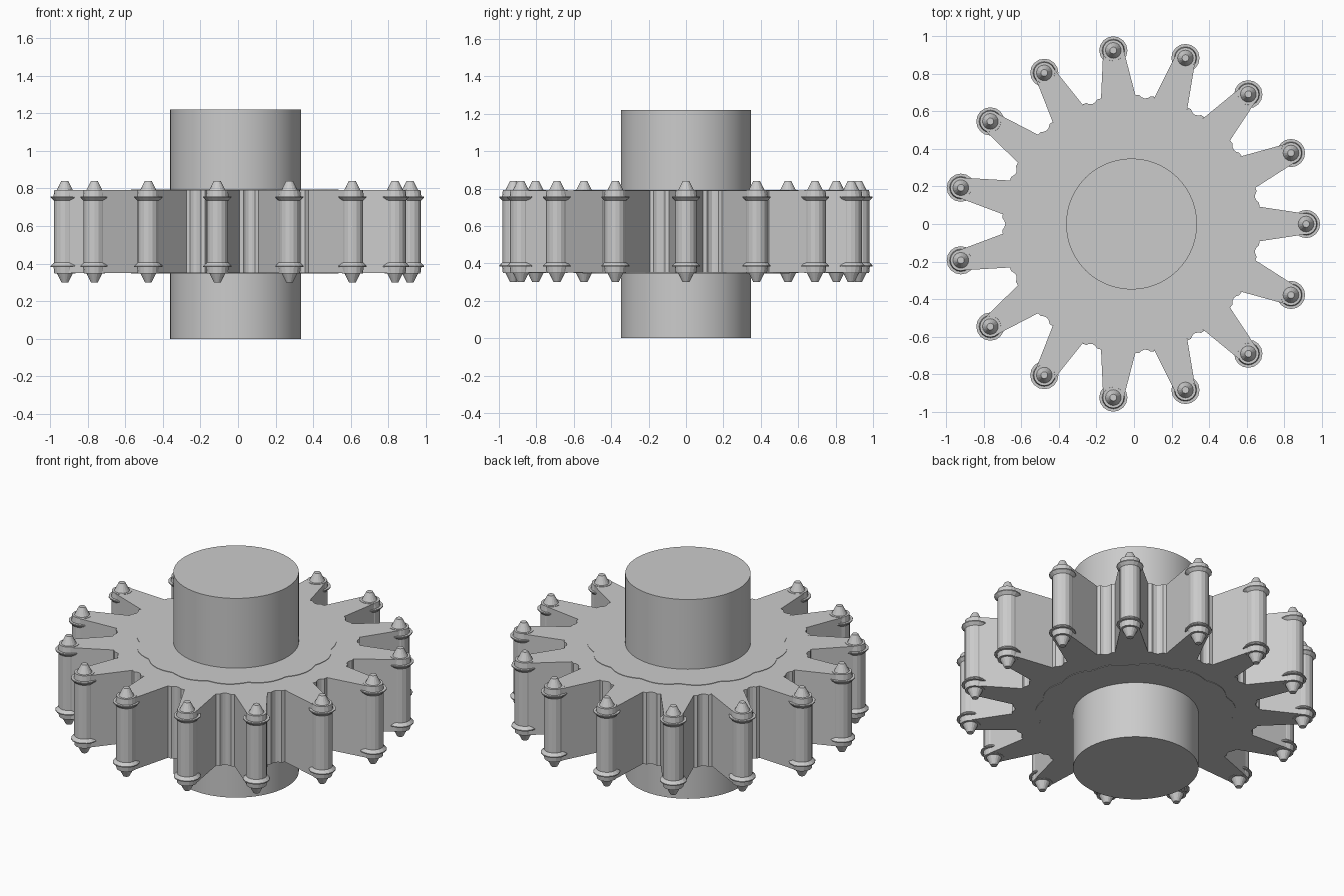
import bpy, bmesh
from math import sin, cos, pi

if "Cube" in bpy.data.objects:
    bpy.data.objects.remove(bpy.data.objects["Cube"])

CX = -0.013          # wheel axis
N = 15               # teeth
STEP = 2 * pi / N
R_PIN = 0.928


def add_object(name, bm, smooth=False):
    bmesh.ops.recalc_face_normals(bm, faces=bm.faces)
    me = bpy.data.meshes.new(name)
    bm.to_mesh(me)
    bm.free()
    ob = bpy.data.objects.new(name, me)
    bpy.context.collection.objects.link(ob)
    if smooth:
        bpy.context.view_layer.objects.active = ob
        ob.select_set(True)
        bpy.ops.object.shade_smooth_by_angle(angle=0.6)
        ob.select_set(False)
    return ob


def prism(name, outline, z0, z1, smooth=False):
    bm = bmesh.new()
    face = bm.faces.new([bm.verts.new((x, y, z0)) for x, y in outline])
    ext = bmesh.ops.extrude_face_region(bm, geom=[face], use_keep_orig=True)
    top = [v for v in ext["geom"] if isinstance(v, bmesh.types.BMVert)]
    bmesh.ops.translate(bm, verts=top, vec=(0, 0, z1 - z0))
    return add_object(name, bm, smooth)


def radial(points):
    """Repeat (radius, tangent) points around the axis, once per tooth."""
    out = []
    for i in range(N):
        a = i * STEP
        out += [(CX + r * cos(a) - t * sin(a), r * sin(a) + t * cos(a)) for r, t in points]
    return out


def around(r, a):
    return (r * cos(a), r * sin(a))


# central shaft
circle = [(CX + 0.348 * cos(2 * pi * i / 72), 0.348 * sin(2 * pi * i / 72)) for i in range(72)]
prism("shaft", circle, 0, 1.22, True)

# toothed wheel: tapered tooth followed by a scalloped root with a notch at mid gap
half = [(0.955, 0.035), (0.93, 0.054), (0.665, 0.094)]
mid = STEP / 2
root = [around(0.687, mid + d) for d in (-0.075, -0.045)]
root += [around(0.676, mid - 0.025), around(0.671, mid), around(0.676, mid + 0.025)]
root += [around(0.687, mid + d) for d in (0.045, 0.075)]
tooth = [(r, -t) for r, t in reversed(half)] + half
prism("toothed_wheel", radial(tooth + root), 0.35, 0.79)

# shallow scalloped hub plate on both faces
scallop = [around(0.535 + 0.022 * abs(sin(pi * k / 8)), STEP * k / 8) for k in range(8)]
prism("hub_plate", radial(scallop), 0.347, 0.793)

# pins with collars and pointed ends, on every tooth tip
upper = [(0.058, 0.735), (0.075, 0.752), (0.075, 0.758), (0.06, 0.758),
         (0.056, 0.792), (0.042, 0.792), (0.018, 0.84)]
profile = [(r, 1.14 - z) for r, z in reversed(upper)] + upper
SIDES = 16
bm = bmesh.new()
for i in range(N):
    px, py = CX + R_PIN * cos(i * STEP), R_PIN * sin(i * STEP)
    rings = [[bm.verts.new((px + r * cos(2 * pi * k / SIDES), py + r * sin(2 * pi * k / SIDES), z))
              for k in range(SIDES)] for r, z in profile]
    for a, b in zip(rings, rings[1:]):
        for k in range(SIDES):
            n = (k + 1) % SIDES
            bm.faces.new((a[k], a[n], b[n], b[k]))
    bm.faces.new(rings[0][::-1])
    bm.faces.new(rings[-1])
add_object("tooth_pins", bm)
